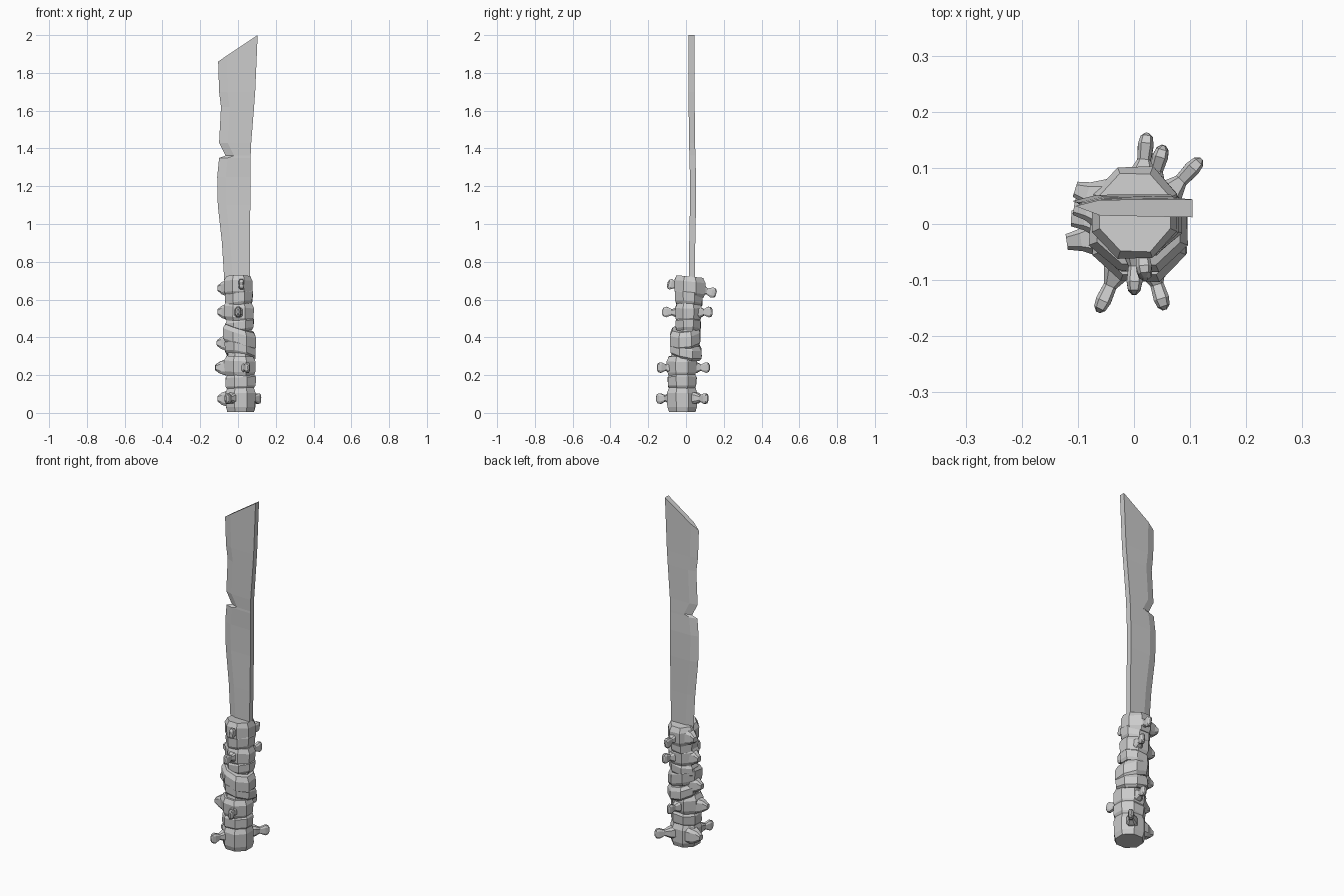
import bpy, bmesh, math, random
from mathutils import Vector

random.seed(4)
cube = bpy.data.objects.get("Cube")
if cube:
    bpy.data.objects.remove(cube)

bone = bpy.data.materials.new("pale_grey")
bone.use_nodes = True
colour = (0.6, 0.6, 0.6, 1)
bone.diffuse_color = colour
bone.node_tree.nodes["Principled BSDF"].inputs["Base Color"].default_value = colour


def loft(name, rings):
    """Skin closed rings of points and cap both ends."""
    bm = bmesh.new()
    rows = [[bm.verts.new(p) for p in ring] for ring in rings]
    n = len(rows[0])
    for a, b in zip(rows, rows[1:]):
        for i in range(n):
            j = (i + 1) % n
            bm.faces.new((a[i], a[j], b[j], b[i]))
    bm.faces.new(rows[0][::-1])
    bm.faces.new(rows[-1])
    bmesh.ops.recalc_face_normals(bm, faces=bm.faces)
    mesh = bpy.data.meshes.new(name)
    bm.to_mesh(mesh)
    bm.free()
    mesh.materials.append(bone)
    obj = bpy.data.objects.new(name, mesh)
    bpy.context.collection.objects.link(obj)
    return obj


def ring(cx, cy, z, rx, ry, tilt_x=0, tilt_y=0, jitter=0, n=8):
    pts = []
    for i in range(n):
        a = math.tau * (i + 0.5) / n
        k = 1 + random.uniform(-jitter, jitter)
        dx, dy = rx * k * math.cos(a), ry * k * math.sin(a)
        pts.append((cx + dx, cy + dy, z + tilt_x * dx + tilt_y * dy))
    return pts


def band(name, cx, cy, z0, z1, rx, ry, tilt_x=0, tilt_y=0):
    """Chunky wrapped section with bevelled rims."""
    h = z1 - z0
    loft(name, [ring(cx, cy, z0 + h * t, rx * s, ry * s, tilt_x, tilt_y, 0.03)
                for t, s in ((0, 0.88), (0.2, 1), (0.75, 1.02), (1, 0.86))])


def knob(name, base, tip, widths):
    """Bony peg from base to tip; widths are (fraction, half width, half height)."""
    base, tip = Vector(base), Vector(tip)
    axis = tip - base
    side = axis.cross(Vector((0, 0, 1))).normalized()
    up = side.cross(axis).normalized()
    loft(name, [[base + axis * t + side * (w * a) + up * (h * b)
                 for a, b in ((-1, -0.6), (-0.6, -1), (0.6, -1), (1, -0.6),
                              (1, 0.6), (0.6, 1), (-0.6, 1), (-1, 0.6))]
                for t, w, h in widths])


# Blade: thick spine on the left, ground edge with a notch on the right
outline = [(0.66, -0.07, 0.064, 0.03), (0.9, -0.085, 0.064, 0.033),
           (1.1, -0.107, 0.065, 0.037), (1.25, -0.11, 0.066, 0.037),
           (1.35, -0.1, 0.067, 0.034), (1.362, -0.066, 0.067, 0.034),
           (1.43, -0.1, 0.07, 0.032), (1.62, -0.09, 0.085, 0.03),
           (1.7, -0.1, 0.091, 0.029), (1.86, -0.105, 0.104, 0.028)]
sections = []
for z, edge, spine, y in outline:
    top = 2.0 if z == outline[-1][0] else z
    bevel = edge + 0.045
    zb = z + (top - z) * 0.22
    sections.append([(edge, y + 0.004, z), (bevel, y - 0.013, zb),
                     (spine, y - 0.016, top), (spine, y + 0.016, top),
                     (bevel, y + 0.015, zb)])
loft("blade", sections)

# Grip core and wrapped bands
loft("grip_core", [ring(0.012, -0.02, 0.02, 0.07, 0.07),
                   ring(0.012, -0.015, 0.3, 0.07, 0.07),
                   ring(0.005, 0.012, 0.45, 0.07, 0.065),
                   ring(0.003, 0.015, 0.7, 0.07, 0.065)])
band("pommel", 0.014, -0.02, 0.005, 0.14, 0.085, 0.084)
band("lower_grip", 0.014, -0.02, 0.125, 0.21, 0.084, 0.08, 0.05)
band("lower_ring", 0.01, -0.022, 0.195, 0.3, 0.088, 0.084, -0.04)
band("lower_strap", 0.012, 0, 0.295, 0.37, 0.086, 0.088, -0.2, -0.2)
band("upper_strap", 0.008, -0.004, 0.355, 0.45, 0.092, 0.085, -0.3, 0.1)
band("middle_grip", 0.008, 0.012, 0.43, 0.5, 0.082, 0.07, 0.15)
band("middle_ring", 0.005, 0.013, 0.485, 0.585, 0.084, 0.074, -0.1)
band("upper_grip", 0.004, 0.015, 0.565, 0.65, 0.078, 0.077, 0.15, -0.1)
band("collar", 0.002, 0.02, 0.615, 0.722, 0.08, 0.086, 0, -0.1)

# Slim pegs on the front and back
peg = ((0, 0.034, 0.036), (0.4, 0.024, 0.028), (0.6, 0.012, 0.016),
       (0.82, 0.014, 0.028), (0.94, 0.011, 0.024), (1, 0.004, 0.012))
for name, base, tip in (
        ("front_peg_pommel", (-0.01, -0.04, 0.08), (-0.064, -0.157, 0.075)),
        ("front_peg_lower", (0.02, -0.04, 0.24), (0.055, -0.153, 0.24)),
        ("front_peg_middle", (0.005, 0, 0.53), (0.0, -0.126, 0.535)),
        ("front_peg_collar", (0.01, 0, 0.66), (0.02, -0.098, 0.685)),
        ("back_peg_pommel", (0.03, 0.02, 0.08), (0.12, 0.116, 0.075)),
        ("back_peg_lower", (0.01, 0.01, 0.24), (0.03, 0.126, 0.24)),
        ("back_peg_middle", (0.02, 0.03, 0.53), (0.053, 0.14, 0.535)),
        ("back_peg_collar", (0.01, 0.04, 0.66), (0.023, 0.16, 0.632))):
    knob(name, base, tip, peg)

# Broad blunt lumps down the right side
lump = ((0, 0.045, 0.05), (0.5, 0.036, 0.042), (0.78, 0.02, 0.032), (1, 0.014, 0.014))
for name, tip in (("side_lump_pommel", (-0.108, 0.015, 0.075)),
                  ("side_lump_lower", (-0.12, -0.032, 0.24)),
                  ("side_lump_strap", (-0.112, 0.01, 0.37)),
                  ("side_lump_middle", (-0.107, 0.03, 0.535)),
                  ("side_lump_collar", (-0.105, 0.062, 0.66))):
    knob(name, (-0.005, tip[1] * 0.5, tip[2]), tip, lump)
